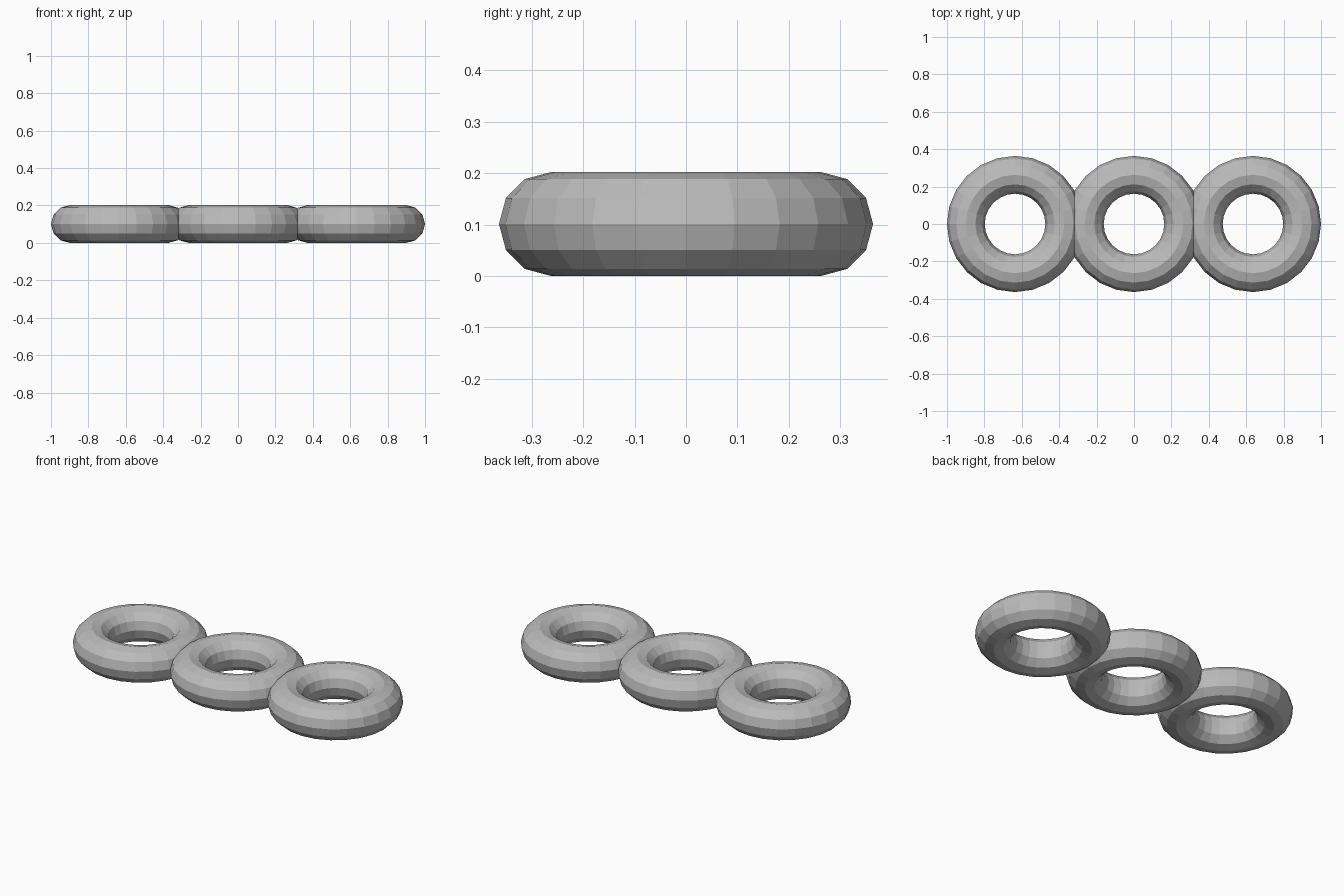
import bpy

# Remove the default cube
cube = bpy.data.objects.get("Cube")
if cube:
    bpy.data.objects.remove(cube, do_unlink=True)

# Plain grey material
GREY = (0.5, 0.5, 0.5, 1.0)
grey = bpy.data.materials.new("plain_grey")
grey.use_nodes = True
grey.diffuse_color = GREY
grey.node_tree.nodes["Principled BSDF"].inputs["Base Color"].default_value = GREY

TUBE = 0.101      # tube radius
RING = 0.263      # radius of the tube's centre line
SPACING = 1 - RING - TUBE

# Three flat-shaded rings in a row, each overlapping its neighbour slightly
for name, step in (("right_ring", -1), ("middle_ring", 0), ("left_ring", 1)):
    bpy.ops.mesh.primitive_torus_add(
        major_segments=24, minor_segments=12,
        major_radius=RING, minor_radius=TUBE,
        location=(step * SPACING, 0, TUBE))
    ring = bpy.context.object
    ring.name = name
    ring.data.materials.append(grey)
    bpy.ops.object.shade_flat()
